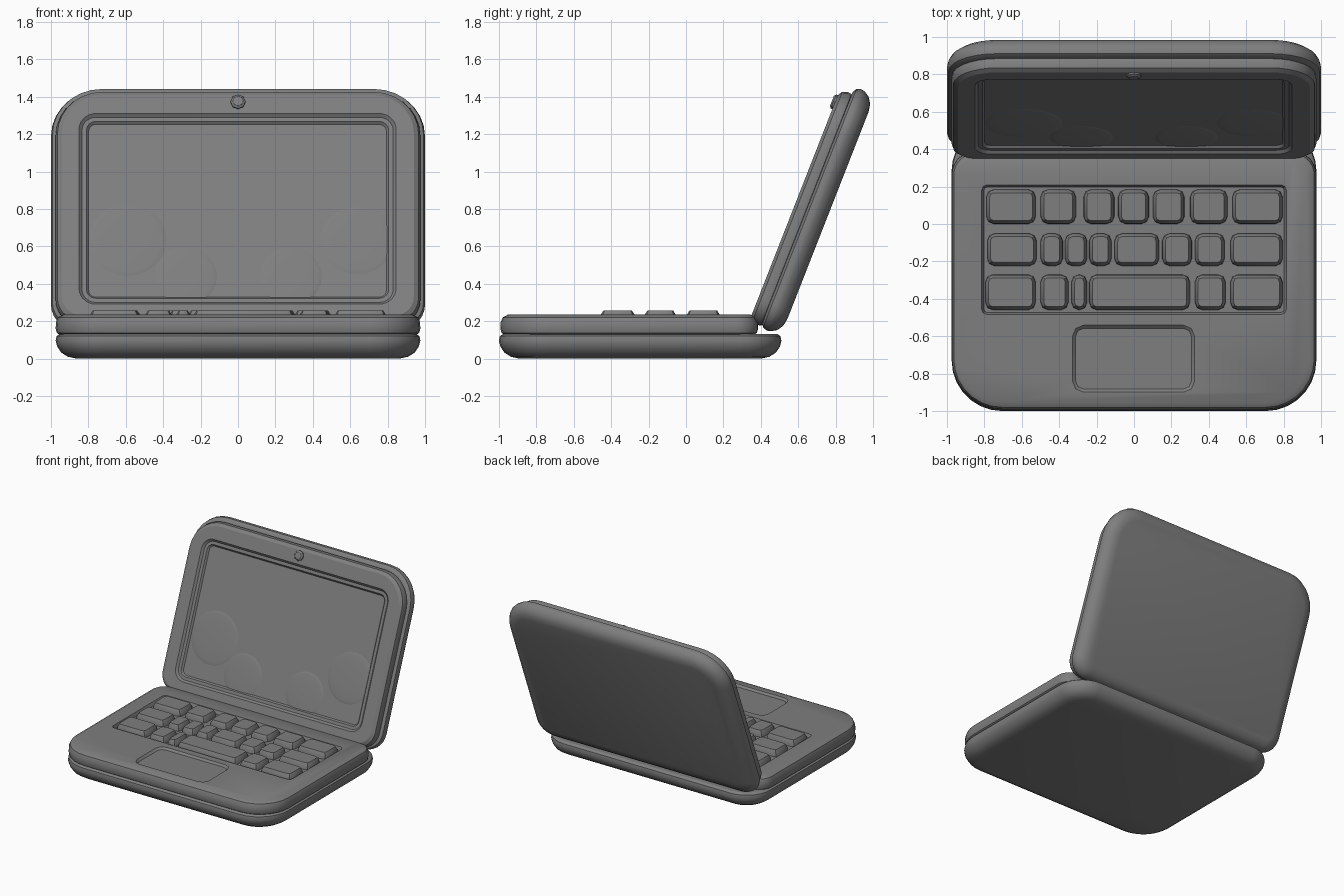
import bpy, bmesh, math
from mathutils import Matrix, Vector

old = bpy.data.objects.get("Cube")
if old:
    bpy.data.objects.remove(old, do_unlink=True)

# One matte grey for the whole computer
grey = bpy.data.materials.new("mid grey")
grey.use_nodes = True
grey.diffuse_color = (0.21, 0.21, 0.21, 1)
grey.node_tree.nodes["Principled BSDF"].inputs["Base Color"].default_value = (0.21, 0.21, 0.21, 1)

# Lid frame: x across, y up the lid, z out of the screen
LID = Matrix.Translation((0, 0.51, 0.13)) @ Matrix.Rotation(math.radians(68.6), 4, 'X')


def finish(name, bm, matrix=None):
    mesh = bpy.data.meshes.new(name)
    bm.to_mesh(mesh)
    bm.free()
    mesh.materials.append(grey)
    obj = bpy.data.objects.new(name, mesh)
    bpy.context.collection.objects.link(obj)
    if matrix:
        obj.matrix_world = matrix
    smooth(obj)
    return obj


def smooth(obj):
    obj.data.shade_smooth()
    obj.data.set_sharp_from_angle(angle=math.radians(32))


def outline(rect, radii, inset, z, steps=7):
    """Rounded rectangle; radii are (low y corners, high y corners)."""
    x0, x1, y0, y1 = rect
    x0, x1, y0, y1 = x0 + inset, x1 - inset, y0 + inset, y1 - inset
    low, high = (max(r - inset, 0.01) for r in radii)
    corners = [(x1 - high, y1 - high, high), (x0 + high, y1 - high, high),
               (x0 + low, y0 + low, low), (x1 - low, y0 + low, low)]
    points = []
    for quarter, (cx, cy, r) in enumerate(corners):
        for i in range(steps + 1):
            a = (quarter + i / steps) * math.pi / 2
            points.append(Vector((cx + r * math.cos(a), cy + r * math.sin(a), z)))
    return points


def loft(name, rings, matrix=None):
    """Skin a stack of matching rings and cap both ends."""
    bm = bmesh.new()
    loops = [[bm.verts.new(p) for p in ring] for ring in rings]
    n = len(loops[0])
    for a, b in zip(loops, loops[1:]):
        for i in range(n):
            j = (i + 1) % n
            bm.faces.new((a[i], a[j], b[j], b[i]))
    bm.faces.new(loops[0][::-1])
    bm.faces.new(loops[-1])
    bmesh.ops.remove_doubles(bm, verts=bm.verts, dist=0.0005)
    bmesh.ops.recalc_face_normals(bm, faces=bm.faces)
    return finish(name, bm, matrix)


def slab(name, rect, radii, profile, matrix=None, steps=7):
    return loft(name, [outline(rect, radii, d, z, steps) for d, z in profile], matrix)


def carve(target, cutter):
    cutter.hide_render = True
    mod = target.modifiers.new("recess", 'BOOLEAN')
    mod.operation = 'DIFFERENCE'
    mod.object = cutter
    mod.solver = 'EXACT'
    bpy.context.view_layer.objects.active = target
    bpy.ops.object.modifier_apply(modifier=mod.name)
    bpy.data.objects.remove(cutter, do_unlink=True)
    smooth(target)


# Base: rounded lower tray and the keyboard deck above it
slab("base_tray", (-0.975, 0.975, -1, 0.51), (0.27, 0.22),
     [(0.11, 0), (0.065, 0.01), (0.03, 0.032), (0.008, 0.065),
      (0, 0.095), (0.005, 0.12), (0.025, 0.133)])
deck = slab("keyboard_deck", (-0.975, 0.975, -0.992, 0.385), (0.27, 0.12),
            [(0.025, 0.125), (0.006, 0.138), (0, 0.16), (0.002, 0.195),
             (0.012, 0.22), (0.04, 0.235)])

# Recesses for the keys and the touchpad
carve(deck, slab("key_cutter", (-0.815, 0.815, -0.485, 0.21), (0.03, 0.03),
                 [(0.012, 0.208), (0, 0.236), (0, 0.3)], steps=2))
carve(deck, slab("pad_cutter", (-0.33, 0.325, -0.9, -0.54), (0.06, 0.06),
                 [(0.018, 0.22), (0, 0.236), (0, 0.3)], steps=2))

# Keys: (front y, back y, left and right edges of each key)
rows = [
    (0.0, 0.185, [(-0.79, -0.525), (-0.5, -0.31), (-0.27, -0.105), (-0.085, 0.08),
                  (0.1, 0.27), (0.3, 0.5), (0.525, 0.795)]),
    (-0.225, -0.05, [(-0.785, -0.52), (-0.5, -0.38), (-0.37, -0.25), (-0.24, -0.12),
                     (-0.105, 0.135), (0.15, 0.31), (0.325, 0.485), (0.515, 0.795)]),
    (-0.46, -0.27, [(-0.795, -0.525), (-0.5, -0.35), (-0.335, -0.25), (-0.24, 0.3),
                    (0.325, 0.49), (0.515, 0.795)]),
]
for r, (front, back, spans) in enumerate(rows):
    for k, (left, right) in enumerate(spans):
        slab(f"key_{r + 1}_{k + 1}", (left, right, front, back), (0.04, 0.04),
             [(0, 0.2), (0.002, 0.23), (0.018, 0.256)], steps=2)

# Lid back shell
slab("lid_shell", (-1, 1, -0.01, 1.375), (0.15, 0.27),
     [(0.1, 0), (0.055, 0.008), (0.022, 0.03), (0.004, 0.06),
      (0, 0.08), (0.008, 0.105), (0.03, 0.118)], LID)

# Lid front bezel, stepping in to the screen
face = ((-0.975, 0.975, 0.0, 1.335), (0.14, 0.25))
frame = ((-0.85, 0.845, 0.1, 1.195), (0.09, 0.09))
rings = [outline(*face, d, z) for d, z in
         [(0.02, 0.105), (0.003, 0.12), (0, 0.14), (0.01, 0.17), (0.035, 0.186)]]
rings += [outline(*frame, d, z) for d, z in
          [(0, 0.186), (0.016, 0.17), (0.04, 0.17), (0.052, 0.156)]]
loft("screen_bezel", rings, LID)

# Faint rounded relief on the screen
for i, (x, y, r) in enumerate([(-0.59, 0.48, 0.21), (-0.28, 0.27, 0.17),
                               (0.28, 0.27, 0.17), (0.64, 0.48, 0.2)]):
    bm = bmesh.new()
    bmesh.ops.create_uvsphere(bm, u_segments=24, v_segments=12, radius=1)
    bmesh.ops.scale(bm, vec=(r, r, 0.008), verts=bm.verts)
    bmesh.ops.translate(bm, vec=(x, y, 0.155), verts=bm.verts)
    finish(f"screen_relief_{i + 1}", bm, LID)

# Camera lens above the screen
slab("camera_lens", (-0.04, 0.04, 1.22, 1.3), (0.04, 0.04),
     [(0, 0.17), (0, 0.195), (0.012, 0.204)], LID, steps=2)
